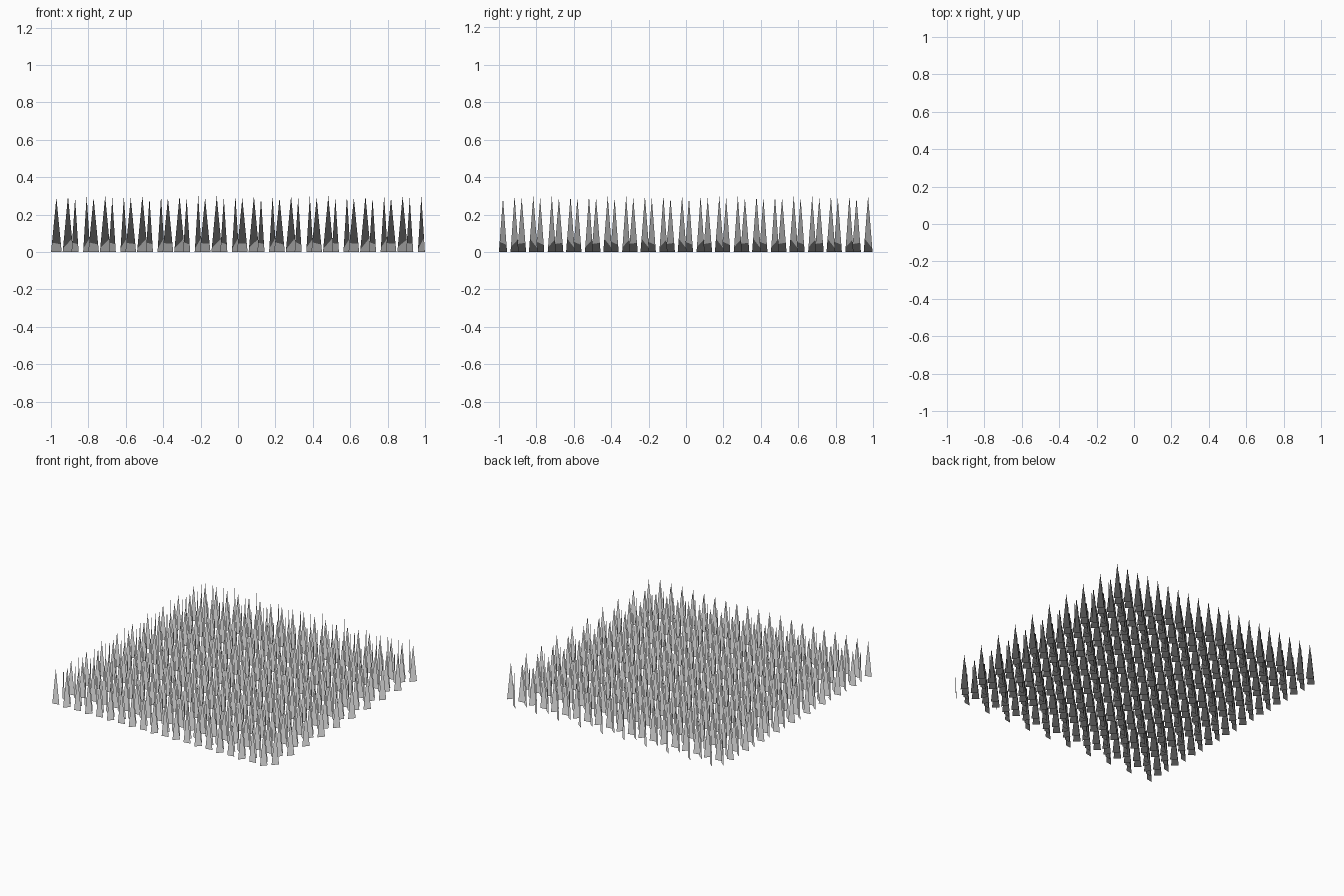
import bpy
from math import cos, sin, radians
from mathutils import Vector

if "Cube" in bpy.data.objects:
    bpy.data.objects.remove(bpy.data.objects["Cube"])

PITCH = 0.1988                     # spacing of each tuft grid
STEP = Vector((0.062, 0.062, 0))   # second blade of a tuft
HALF = 0.0288                      # half width of a blade


def add_array(obj, axis):
    mod = obj.modifiers.new("rows", 'ARRAY')
    mod.count = 10
    mod.use_relative_offset = False
    mod.use_constant_offset = True
    mod.constant_offset_displace = [PITCH if i == axis else 0 for i in range(3)]


def make_tufts(name, x, y, angle):
    a = radians(angle)
    half = Vector((cos(a), sin(a), 0)) * HALF
    verts, faces = [], []
    for pos, height in ((Vector((0, 0, 0)), 0.29), (STEP, 0.30)):
        n = len(verts)
        verts += [pos - half, pos + half, pos + Vector((0, 0, height))]
        faces.append((n, n + 1, n + 2))
    mesh = bpy.data.meshes.new(name)
    mesh.from_pydata(verts, [], faces)
    # grass shading: normals point up
    mesh.polygons.foreach_set("use_smooth", [True] * len(faces))
    mesh.normals_split_custom_set_from_vertices([(0, 0, 1)] * len(verts))
    obj = bpy.data.objects.new(name, mesh)
    bpy.context.collection.objects.link(obj)
    obj.location = (x, y, 0)
    add_array(obj, 0)
    add_array(obj, 1)


# Four interleaved grids of grass tufts, each facing its own way
make_tufts("grass_a", -0.971, -0.978, 10)
make_tufts("grass_b", -0.871, -0.978, 49)
make_tufts("grass_c", -0.971, -0.878, -38)
make_tufts("grass_d", -0.871, -0.878, -55)
